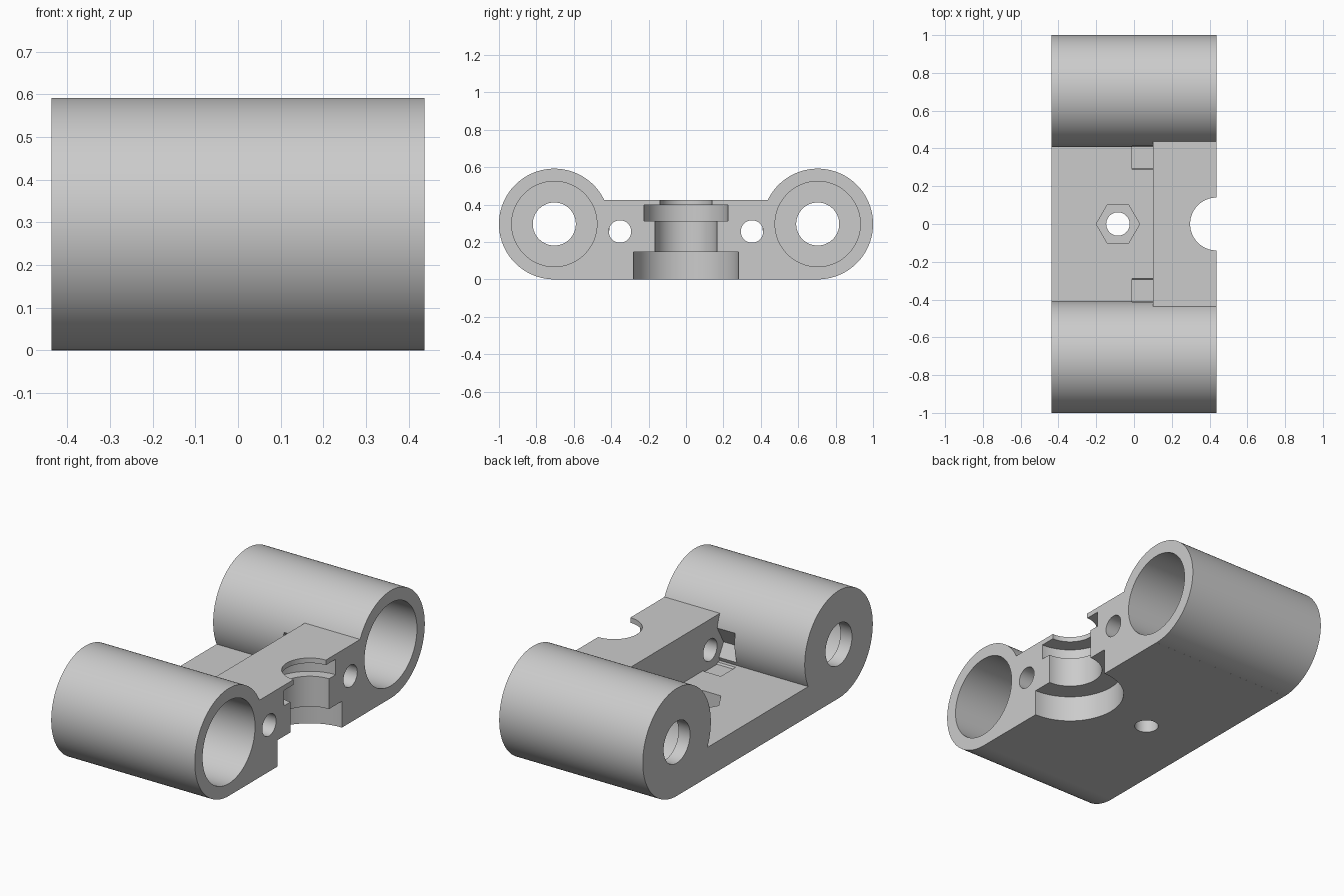
import bpy
import math
from mathutils import Matrix

cube = bpy.data.objects.get("Cube")
if cube:
    bpy.data.objects.remove(cube, do_unlink=True)

# Main dimensions
END = 0.437          # half length along x
TUBE_Y, TUBE_Z, TUBE_R = 0.704, 0.296, 0.296
BORE_R, END_HOLE_R, END_WALL = 0.228, 0.115, 0.07
STEP_X = 0.10        # where the thick block begins
PLATE_TOP, BLOCK_TOP = 0.165, 0.425
SCREW_Y, SCREW_Z, SCREW_R = 0.353, 0.256, 0.06
NUT_R = 0.117
OVER = 0.05          # overshoot of cutters

grey = bpy.data.materials.new("light grey plastic")
grey.use_nodes = True
grey.diffuse_color = (0.6, 0.6, 0.6, 1)
grey.node_tree.nodes["Principled BSDF"].inputs["Base Color"].default_value = (0.6, 0.6, 0.6, 1)


def box(name, x0, x1, half_y, z0, z1):
    bpy.ops.mesh.primitive_cube_add(size=1)
    ob = bpy.context.object
    ob.name = name
    ob.data.transform(Matrix.Translation(((x0 + x1) / 2, 0, (z0 + z1) / 2))
                      @ Matrix.Diagonal((x1 - x0, 2 * half_y, z1 - z0, 1)))
    return ob


def rod(name, radius, start, end, across, axis, sides=96, turn=0.0):
    """Prism from start to end along axis 'x' or 'z'; across = the other two coordinates."""
    bpy.ops.mesh.primitive_cylinder_add(vertices=sides, radius=radius, depth=end - start)
    ob = bpy.context.object
    ob.name = name
    mid = (start + end) / 2
    spin = Matrix.Rotation(turn, 4, 'Z')
    if axis == 'x':
        place = Matrix.Translation((mid, *across)) @ Matrix.Rotation(math.pi / 2, 4, 'Y')
    else:
        place = Matrix.Translation((*across, mid))
    ob.data.transform(place @ spin)
    return ob


def combine(body, tool, operation):
    mod = body.modifiers.new(operation.lower(), 'BOOLEAN')
    mod.operation = operation
    mod.solver = 'EXACT'
    mod.object = tool
    bpy.context.view_layer.objects.active = body
    bpy.ops.object.modifier_apply(modifier=mod.name)
    bpy.data.objects.remove(tool, do_unlink=True)


# Solid parts: base plate, thick block, two tubes
body = box("carriage_body", -END, END, TUBE_Y, 0, PLATE_TOP)
combine(body, box("thick_block", STEP_X, END, TUBE_Y - 0.2, 0, BLOCK_TOP), 'UNION')
for side in (-1, 1):
    tube = rod("tube", TUBE_R, -END, END, (side * TUBE_Y, TUBE_Z), 'x', turn=math.pi / 96)
    combine(body, tube, 'UNION')

# Bearing bores, end holes, cross screws and their nut pockets
for side in (-1, 1):
    centre = (side * TUBE_Y, TUBE_Z)
    screw = (side * SCREW_Y, SCREW_Z)
    cutters = [
        rod("bore", BORE_R, END_WALL - END, END + OVER, centre, 'x'),
        rod("end_hole", END_HOLE_R, -END - OVER, OVER - END + END_WALL, centre, 'x', 64),
        rod("screw_hole", SCREW_R, 0.05, END + OVER, screw, 'x', 48),
        rod("nut_pocket", NUT_R, -0.01, STEP_X, screw, 'x', 6),
    ]
    for cutter in cutters:
        combine(body, cutter, 'DIFFERENCE')

# Stepped half-round socket in the open end: radius, bottom, top
for radius, low, high in ((0.28, -OVER, 0.145), (0.167, 0.1, 0.35),
                          (0.225, 0.312, 0.397), (0.14, 0.35, BLOCK_TOP + OVER)):
    combine(body, rod("socket", radius, low, high, (END, 0), 'z'), 'DIFFERENCE')

# Vertical bolt hole with hexagonal recess
BOLT = (-0.085, 0)
combine(body, rod("bolt_hole", 0.062, -OVER, PLATE_TOP + OVER, BOLT, 'z', 48), 'DIFFERENCE')
combine(body, rod("bolt_recess", 0.115, 0.085, PLATE_TOP + OVER, BOLT, 'z', 6, math.pi / 6),
        'DIFFERENCE')

# Finish
body.data.materials.clear()
body.data.materials.append(grey)
for face in body.data.polygons:
    face.material_index = 0
bpy.ops.object.select_all(action='DESELECT')
body.select_set(True)
bpy.context.view_layer.objects.active = body
bpy.ops.object.shade_smooth_by_angle(angle=math.radians(25))
